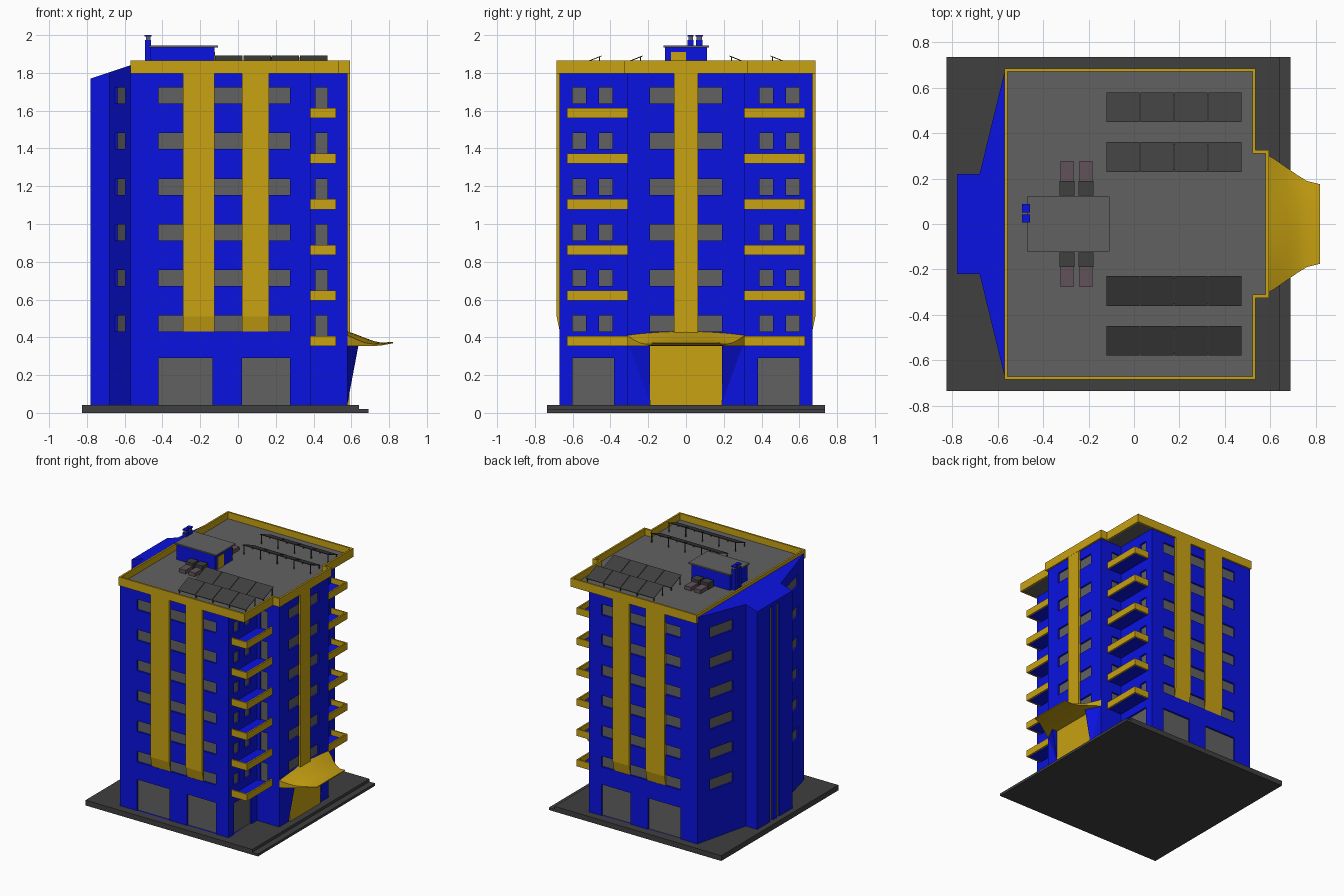
import bpy, bmesh, math
from mathutils import Vector

if "Cube" in bpy.data.objects:
    bpy.data.objects.remove(bpy.data.objects["Cube"])


def mat(name, r, g, b):
    m = bpy.data.materials.new(name)
    m.diffuse_color = (r, g, b, 1)
    m.use_nodes = True
    m.node_tree.nodes["Principled BSDF"].inputs["Base Color"].default_value = m.diffuse_color
    return m


BLUE = mat("blue_wall", 0.003, 0.006, 0.75)
GOLD = mat("gold_trim", 0.58, 0.36, 0.006)
GREY = mat("mid_grey", 0.12, 0.12, 0.12)
DARK = mat("dark_grey", 0.05, 0.05, 0.05)
MAUVE = mat("mauve_grey", 0.12, 0.085, 0.10)


def finish(name, bm, m):
    bmesh.ops.recalc_face_normals(bm, faces=bm.faces)
    me = bpy.data.meshes.new(name)
    bm.to_mesh(me)
    bm.free()
    o = bpy.data.objects.new(name, me)
    bpy.context.collection.objects.link(o)
    me.materials.append(m)
    return o


def loft(bm, rings, closed=False):
    """Skin equal-length point rings; cap the ends unless closed."""
    vs = [[bm.verts.new(p) for p in r] for r in rings]
    n = len(vs[0])
    pairs = list(zip(vs, vs[1:])) + ([(vs[-1], vs[0])] if closed else [])
    for a, b in pairs:
        for i in range(n):
            j = (i + 1) % n
            bm.faces.new((a[i], a[j], b[j], b[i]))
    if not closed:
        bm.faces.new(vs[0])
        bm.faces.new(vs[-1])


def add_box(bm, x0, x1, y0, y1, z0, z1):
    loft(bm, [[(x0, y0, z), (x1, y0, z), (x1, y1, z), (x0, y1, z)] for z in (z0, z1)])


def boxes(name, items, m):
    bm = bmesh.new()
    for b in items:
        add_box(bm, *b)
    return finish(name, bm, m)


def mirror_y(b):
    return (b[0], b[1], -b[3], -b[2], b[4], b[5])


def both(items):
    return items + [mirror_y(b) for b in items]


STEP = 0.2415
FLOORS = [i * STEP for i in range(6)]

# Ground slabs
boxes("ground_slab", [(-.825, .69, -.735, .735, 0, .02),
                      (-.825, .64, -.735, .735, .02, .042)], DARK)

# Main block with projecting centre bay
plan = [(-.57, -.67), (.385, -.67), (.385, -.31), (.58, -.31)]
plan += [(x, -y) for x, y in reversed(plan)]
bm = bmesh.new()
loft(bm, [[(x, y, z) for x, y in plan] for z in (.03, 1.803)])
core = finish("main_block", bm, BLUE)

# Rear wing with sloping top
wing_plan = [(-.57, -.67), (-.57, .67), (-.68, .22), (-.78, .22), (-.78, -.22), (-.68, -.22)]
bm = bmesh.new()
loft(bm, [[(x, y, .03) for x, y in wing_plan],
          [(x, y, 1.77 + (x + .78) / 3) for x, y in wing_plan]])
wing = finish("rear_wing", bm, BLUE)

# Openings: recess cutters and the panes that sit at their backs
D = .015
cuts, panes = [], []


def opening_y(x0, x1, wall, z0, z1):
    cuts.append((x0, x1, wall - D, wall + .02, z0, z1))
    panes.append((x0, x1, wall - D - .004, wall - D + .001, z0, z1))


def opening_x(wall, y0, y1, z0, z1):
    cuts.append((wall - D, wall + .02, y0, y1, z0, z1))
    panes.append((wall - D - .004, wall - D + .001, y0, y1, z0, z1))


for f in FLOORS:
    opening_y(-.42, .275, .67, .43 + f, .515 + f)
    opening_y(.41, .475, .31, .365 + f, .515 + f)
    for a in (.39, .53):
        opening_x(.385, a, a + .07, .43 + f, .515 + f)
for x0, x1 in ((-.42, -.135), (.02, .275)):
    opening_y(x0, x1, .67, .042, .29)
opening_x(.385, .38, .60, .042, .29)
cuts, panes = both(cuts), both(panes)
for f in FLOORS:
    opening_x(.58, -.19, .19, .43 + f, .515 + f)
core_cut = boxes("core_cutter", cuts, GREY)
boxes("window_panes", panes, GREY)

# Wing windows follow the slanted walls; slits on the end wall
cut_bm, pane_bm = bmesh.new(), bmesh.new()
for s in (1, -1):
    a, b = Vector((-.57, .67 * s, 0)), Vector((-.68, .22 * s, 0))
    t = (b - a).normalized()
    n = Vector((-abs(t.y), s * abs(t.x), 0))
    mid = (a + b) / 2
    for f in FLOORS:
        for bm, d0, d1 in ((cut_bm, -D, .02), (pane_bm, -D - .004, -D + .001)):
            base = [mid + t * u + n * d for u, d in ((-.11, d0), (.11, d0), (.11, d1), (-.11, d1))]
            loft(bm, [[p + Vector((0, 0, z + f)) for p in base] for z in (.43, .515)])
    y0, y1 = sorted((.02 * s, .06 * s))
    add_box(cut_bm, -.80, -.765, y0, y1, .042, 1.74)
    add_box(pane_bm, -.766, -.761, y0, y1, .042, 1.74)
wing_cut = finish("wing_cutter", cut_bm, GREY)
finish("wing_panes", pane_bm, GREY)

for o, c in ((core, core_cut), (wing, wing_cut)):
    md = o.modifiers.new("recess", 'BOOLEAN')
    md.operation, md.solver, md.object = 'DIFFERENCE', 'EXACT', c
    bpy.context.view_layer.objects.active = o
    bpy.ops.object.modifier_apply(modifier=md.name)
    o.data.materials.clear()
    o.data.materials.append(BLUE)
    bpy.data.objects.remove(c)

# Gold vertical strips with tapered feet
prof = [(.668, .43), (.685, .51), (.685, 1.81), (.668, 1.81)]
bm = bmesh.new()
for s in (1, -1):
    for x0, x1 in ((-.29, -.125), (.02, .165)):
        loft(bm, [[(x, s * y, z) for y, z in prof] for x in (x0, x1)])
add_box(bm, .575, .593, -.063, .063, .40, 1.81)
finish("facade_strips", bm, GOLD)

# Balconies: floor tray and parapets
tray, rail = [], []
for f in FLOORS:
    tray.append((.38, .515, .31, .625, .355 + f, .365 + f))
    rail.append((.508, .52, .31, .63, .353 + f, .407 + f))
    rail.append((.38, .508, .618, .63, .353 + f, .407 + f))
boxes("balcony_floors", both(tray), BLUE)
boxes("balcony_parapets", both(rail), GOLD)

# Roof deck and parapet
half = [(-.57, -.685), (.535, -.685), (.535, -.325), (.594, -.325)]
inner = [(-.556, -.671), (.521, -.671), (.521, -.311), (.58, -.311)]
half += [(x, -y) for x, y in reversed(half)]
inner += [(x, -y) for x, y in reversed(inner)]
bm = bmesh.new()
loft(bm, [[(x, y, z) for x, y in p] for p, z in
          ((half, 1.797), (half, 1.865), (inner, 1.865), (inner, 1.797))], closed=True)
finish("roof_parapet", bm, GOLD)
bm = bmesh.new()
loft(bm, [[(x, y, z) for x, y in inner] for z in (1.799, 1.813)])
finish("roof_deck", bm, GREY)

# Roof hut, cap, door and chimneys
boxes("roof_hut", [(-.465, -.125, -.11, .11, 1.81, 1.937)], BLUE)
boxes("roof_hut_cap", [(-.472, -.107, -.12, .122, 1.935, 1.946)], GREY)
boxes("roof_hut_door", [(-.13, -.121, -.08, 0, 1.812, 1.91)], GOLD)
chim = [(.008, .04), (.052, .088)]
boxes("chimneys", [(-.492, -.46, a, b, 1.81, 1.975) for a, b in chim]
      + [(-.494, -.458, a - .001, b + .001, 1.992, 2.0) for a, b in chim], BLUE)
boxes("chimney_vents", [(-.488, -.464, a + .004, b - .004, 1.97, 1.995) for a, b in chim], GREY)

# Rooftop cooling units beside the hut
units, ducts = [], []
for x in (-.328, -.244):
    units.append((x, x + .066, .125, .19, 1.81, 1.865))
    ducts.append((x + .005, x + .061, .19, .278, 1.81, 1.842))
boxes("cooling_units", both(units), DARK)
boxes("cooling_ducts", both(ducts), MAUVE)

# Solar panels rising toward the middle, with frames
pan, frame = bmesh.new(), bmesh.new()
for s in (1, -1):
    for y in (.578, .36):
        for i in range(4):
            x = -.122 + i * .15
            loft(pan, [[(px, s * (y - v), 1.835 + v * .4 + dz)
                        for px, v in ((x, 0), (x + .146, 0), (x + .146, .13), (x, .13))]
                       for dz in (0, .005)])
        for i in range(5):
            x = -.118 + i * .146
            for v, top in ((.12, 1.883), (.01, 1.839)):
                b = (x, x + .006, y - v - .003, y - v + .003, 1.81, top)
                add_box(frame, *(b if s > 0 else mirror_y(b)))
finish("solar_panels", pan, DARK)
finish("solar_frames", frame, DARK)

# Entrance: gold door panel between flared blue wings
boxes("entrance_door", [(.575, .59, -.19, .19, .042, .40)], GOLD)
bm = bmesh.new()
for s in (1, -1):
    p = [bm.verts.new(q) for q in ((.578, .19 * s, .042), (.64, .19 * s, .37),
                                   (.578, .31 * s, .37), (.578, .19 * s, .37))]
    for i, j, k in ((0, 1, 2), (0, 1, 3), (0, 2, 3), (1, 2, 3)):
        bm.faces.new((p[i], p[j], p[k]))
finish("entrance_wings", bm, BLUE)

# Swept canopy: x, half width, centre top, edge top, underside
stations = [(.578, .31, .432, .412, .354), (.62, .285, .418, .392, .354),
            (.67, .25, .398, .372, .354), (.72, .215, .38, .364, .354),
            (.76, .19, .372, .364, .357), (.82, .175, .376, .374, .368)]
N = 8
rings = []
for x, hw, c, e, b in stations:
    ts = [-1 + 2 * i / N for i in range(N + 1)]
    rings.append([(x, hw * t, e + (c - e) * (1 - t * t)) for t in ts]
                 + [(x, hw * t, b) for t in reversed(ts)])
bm = bmesh.new()
loft(bm, rings)
canopy = finish("entrance_canopy", bm, GOLD)
bpy.ops.object.select_all(action='DESELECT')
canopy.select_set(True)
bpy.context.view_layer.objects.active = canopy
bpy.ops.object.shade_smooth_by_angle(angle=math.radians(35))
